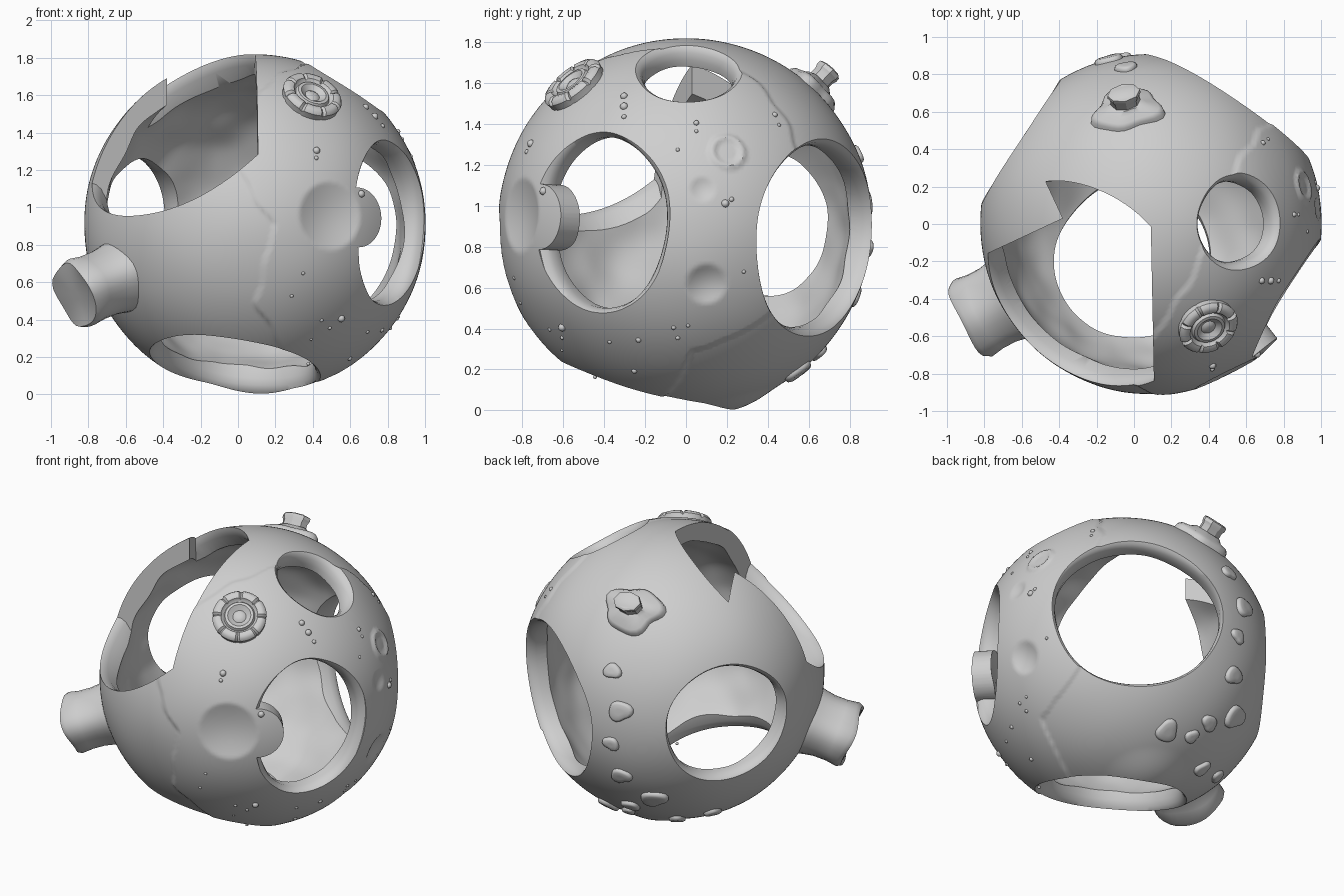
import bpy, bmesh, math, random
from mathutils import Vector, Matrix, noise

if "Cube" in bpy.data.objects:
    bpy.data.objects.remove(bpy.data.objects["Cube"])

random.seed(4)
C = Vector((0.085, 0, 0.91))     # centre of the hollow ball
R, R_IN = 0.908, 0.80
grey = bpy.data.materials.new("stone_grey")
grey.diffuse_color = (0.62, 0.62, 0.62, 1)
grey.use_nodes = True
grey.node_tree.nodes["Principled BSDF"].inputs["Base Color"].default_value = grey.diffuse_color


def make(name, bm, angle=35):
    me = bpy.data.meshes.new(name)
    bmesh.ops.recalc_face_normals(bm, faces=bm.faces)
    bm.to_mesh(me)
    bm.free()
    me.materials.append(grey)
    ob = bpy.data.objects.new(name, me)
    bpy.context.collection.objects.link(ob)
    smooth(ob, angle)
    return ob


def smooth(ob, angle=35):
    bpy.ops.object.select_all(action='DESELECT')
    bpy.context.view_layer.objects.active = ob
    ob.select_set(True)
    bpy.ops.object.shade_smooth_by_angle(angle=math.radians(angle))


def lathe(bm, axis, profile, sx=1, sy=1, n=48, shape=None):
    """Closed solid of rings (height, radius) along a ray from the ball centre."""
    q = Vector(axis).to_track_quat('Z', 'Y')
    rings = []
    for h, r in profile:
        ring = []
        for k in range(n):
            a = 2 * math.pi * k / n
            hh, rr = shape(k, a, h, r) if shape else (h, r)
            ring.append(bm.verts.new(C + q @ Vector((rr * sx * math.cos(a), rr * sy * math.sin(a), hh))))
        rings.append(ring)
    for r0, r1 in zip(rings, rings[1:]):
        for k in range(n):
            j = (k + 1) % n
            bm.faces.new((r0[k], r0[j], r1[j], r1[k]))
    bm.faces.new(rings[0][::-1])
    bm.faces.new(rings[-1])


def boolean(ob, cutter):
    m = ob.modifiers.new("cut", 'BOOLEAN')
    m.operation, m.solver, m.object = 'DIFFERENCE', 'MANIFOLD', cutter
    bpy.context.view_layer.objects.active = ob
    bpy.ops.object.modifier_apply(modifier=m.name)
    bpy.data.objects.remove(cutter)


def block(name, centre, size, turn=0):
    bm = bmesh.new()
    bmesh.ops.create_cube(bm, size=1, matrix=Matrix.Translation(centre) @ Matrix.Rotation(turn, 4, 'Z')
                          @ Matrix.Diagonal((*size, 1)))
    return make(name, bm)


# raised overlay skin: outline given as directions around its middle
MID = Vector((0.85, -0.5, 0)).normalized()
MQ = MID.to_track_quat('Z', 'Y').inverted()
edge = [(.12, -.99, 0), (-.09, -.94, .32), (.04, -.65, .75), (.29, -.22, .93), (.56, .44, .7), (.67, .6, .35),
        (.75, .5, -.45), (.74, .03, -.67), (.37, -.13, -.91), (.2, -.5, -.8), (.03, -.9, -.45)]


def polar(d):
    p = MQ @ d
    return math.atan2(p.y, p.x), math.acos(max(-1, min(1, p.z)))


outline = sorted(polar(Vector(e).normalized()) for e in edge)
outline = [(outline[-1][0] - 2 * math.pi, outline[-1][1])] + outline + [(outline[0][0] + 2 * math.pi, outline[0][1])]


def skin(d):
    """1 on the skin, 0 off it, with a short ramp between."""
    a, t = polar(d)
    t += 0.06 * noise.noise(d * 5)
    for (a0, t0), (a1, t1) in zip(outline, outline[1:]):
        if a0 <= a <= a1:
            edge_t = t0 + (t1 - t0) * (a - a0) / (a1 - a0)
            return max(0.0, min(1.0, (edge_t - t) / 0.016 + 0.5))
    return 0.0


def from_right(y, z):
    y, z = y / R, (z - C.z) / R
    return Vector((math.sqrt(max(0.0, 1 - y * y - z * z)), y, z)).normalized()


# craters: direction, radius, depth
DISH = Vector((0.45, -0.89, 0.05)).normalized()
craters = [(DISH, 0.18, 0.045), (from_right(.1, .62), 0.1, 0.03), (from_right(.08, 1.08), 0.06, 0.015)]
RING = from_right(.2, 1.26)
FOOT = Vector((0, .24, -.97)).normalized()

# outer surface with skin, craters, raised ring and a swollen foot
bm = bmesh.new()
bmesh.ops.create_icosphere(bm, subdivisions=7, radius=1)
for v in bm.verts:
    d = v.co.normalized()
    r = R + 0.004 * noise.noise(d * 2.5) + 0.010 * skin(d)
    for c, cr, depth in craters:
        t = (d - c).length * R / cr
        if t < 1:
            r -= depth * (1 - t * t)
    t = (d - RING).length * R
    r += 0.012 * max(0, 1 - ((t - 0.075) / 0.022) ** 2)
    r += 0.028 * max(0, 1 - ((d - FOOT).length / 0.3) ** 2) ** 2
    v.co = C + d * r
shell = make("ball_shell", bm)

# hollow inside, slightly lumpy
bm = bmesh.new()
bmesh.ops.create_icosphere(bm, subdivisions=6, radius=1)
for v in bm.verts:
    d = v.co.normalized()
    v.co = C + d * (R_IN + 0.02 * noise.noise(d * 4))
boolean(shell, make("hollow", bm))

# window openings: axis, half width, half height
holes = [((-.49, -.485, .72), .61, .61), ((.55, .83, -.085), .51, .455), ((.865, -.49, .01), .335, .43),
         ((.49, .01, .77), .225, .235), ((-.13, -.28, -.95), .43, .46), ((-.84, .54, .0), .38, .36)]
for i, (axis, rx, ry) in enumerate(holes):
    d = math.sqrt(R * R - ((rx + ry) / 2) ** 2)
    k = 1 / rx
    bm = bmesh.new()
    lathe(bm, axis, [(0.15, 1 - .01 * k), (d - .07, 1 - .01 * k), (d - .035, 1), (d - .012, 1 + .014 * k),
                     (d + .005, 1 + .04 * k), (1.2, 1 + .08 * k)], rx, ry, 96,
          lambda k, a, h, r: (h, r * (1 + .018 * math.sin(3 * a + 1) + .01 * math.sin(5 * a))))
    cutter = make("opening", bm)
    if i == 0:  # straight right side and straight back left side of the big opening
        boolean(cutter, block("straight_side", (1.09, 0, 1), (2, 2, 3), .02))
        turn = math.radians(25)
        inward, back = Vector((math.cos(turn), math.sin(turn), 0)), Vector((-math.sin(turn), math.cos(turn), 0))
        corner = Vector((-.38, .03, 1))
        boolean(cutter, block("back_side", corner - inward * .5 + back * .5, (1, 1, 3), turn))
    if i == 2:  # keep a rounded tab beside the dish
        bm = bmesh.new()
        lathe(bm, (.616, -.788, .04), [(0.05, .16), (1.5, .16)])
        boolean(cutter, make("tab", bm))
    boolean(shell, cutter)
smooth(shell)


# broken stump at the front left
def stump_shape(k, a, h, r):
    w = 1 + .05 * math.sin(2 * a + .6) + .025 * math.sin(5 * a)
    return h + (.012 * math.sin(3 * a) if h > 1.1 and r > .15 else 0), r * w


bm = bmesh.new()
lathe(bm, (-.83, -.44, -.33), [(.84, .22), (.87, .215), (.91, .205), (.97, .195), (1.05, .195), (1.12, .205),
                               (1.15, .19), (1.145, .12), (1.145, .03)], 1.08, .95, n=32, shape=stump_shape)
make("stump", bm, 50)

# knob and its lumpy base on the upper back
KNOB = (-.13, .65, .70)
bm = bmesh.new()
lathe(bm, KNOB, [(.86, .19), (.915, .18), (.935, .16), (.945, .11), (.965, .085), (.965, .03)], 1, .8, 32,
      lambda k, a, h, r: (h, r * (1 + .1 * math.sin(3 * a) + .07 * math.sin(5 * a + 1))))
make("knob_base", bm, 45)
bm = bmesh.new()
lathe(bm, KNOB, [(.9, .075), (1.0, .072), (1.02, .082), (1.04, .08), (1.047, .065)], 1.1, .8, 8)
make("knob", bm, 30)


# round rosette with eight blocks
def rosette_shape(k, a, h, r):
    if r > .1 and h > .91 and k % 9 == 0:
        return h - .012, r - .005
    return h, r


bm = bmesh.new()
lathe(bm, (.3, -.53, .66), [(.86, .155), (.915, .16), (.94, .165), (.957, .155), (.965, .135), (.96, .112),
                            (.94, .1), (.938, .095), (.955, .086), (.957, .07), (.945, .055), (.935, .04),
                            (.945, .025), (.947, .01)], n=72, shape=rosette_shape)
make("rosette", bm, 40)

# flat stones on the back, placed by (right, up) as seen from the lower back
cam = Vector((.52, .74, -.42)).normalized()
right = Vector((-.82, .57, 0)).normalized()
up = cam.cross(right)
stones = [(.64, .62, .06), (.745, .385, .08), (.7, .18, .055), (.68, -.085, .07), (.71, -.35, .09),
          (.53, -.41, .06), (.415, -.505, .05), (.245, -.485, .08), (.51, -.695, .06), (.63, -.72, .055)]
bm = bmesh.new()
for x, y, s in stones:
    d = right * x + up * y + cam * math.sqrt(max(0.0, 1 - x * x - y * y))
    p = random.uniform(0, 6)
    lathe(bm, d, [(.87, s), (.912, s), (.924, .93 * s), (.93, .75 * s), (.931, .3 * s)], .9, .85, 20,
          lambda k, a, h, r: (h, r * (1 + .12 * math.sin(2 * a + p) + .1 * math.sin(3 * a + 2 * p))))
make("back_stones", bm, 45)

# little studs on the skin: (y, z, radius) as seen from the right
studs = [(-.30, 1.53, .018), (-.30, 1.48, .02), (-.3, 1.43, .013), (.05, 1.40, .014), (.05, 1.36, .01),
         (.43, 1.44, .014), (.45, 1.39, .01), (-.04, 1.27, .01), (-.75, 1.30, .02), (-.77, 1.26, .012),
         (-.69, 1.07, .02), (.19, 1.01, .02), (.22, 1.03, .013), (-.06, .41, .012), (.01, .42, .01),
         (-.04, .36, .012), (-.23, .35, .014), (-.25, .2, .014), (-.37, .34, .01), (-.44, .17, .01),
         (-.6, .41, .02), (-.66, .4, .01), (-.6, .36, .01), (-.6, .3, .008), (-.83, .65, .01),
         (-.8, .53, .01), (.28, .68, .01)]
bm = bmesh.new()
for y, z, s in studs:
    new = bmesh.ops.create_icosphere(bm, subdivisions=2, radius=s)["verts"]
    bmesh.ops.translate(bm, verts=new, vec=C + from_right(y, z) * (R + .008))
make("studs", bm, 60)
